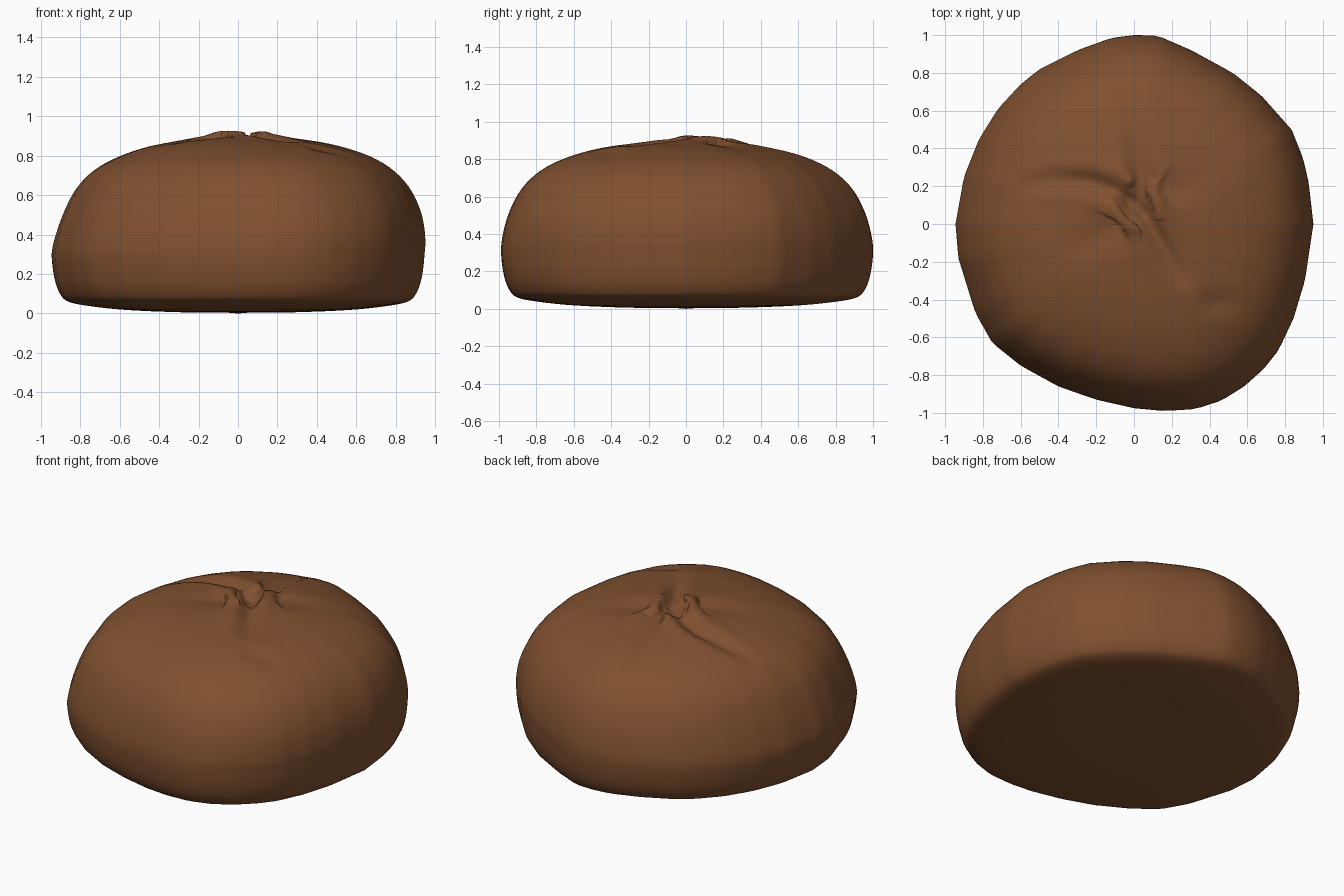
import bpy, bmesh, math
from mathutils import Vector

if "Cube" in bpy.data.objects:
    bpy.data.objects.remove(bpy.data.objects["Cube"])

# Plan outline of the bun (x, y), anticlockwise from +x
OUTLINE = [(.945, 0), (.92, .22), (.89, .35), (.83, .5), (.67, .68), (.52, .8), (.3, .92),
           (.12, .998), (0, 1), (-.12, .985), (-.3, .92), (-.5, .82), (-.6, .74), (-.72, .61),
           (-.82, .45), (-.9, .25), (-.945, 0), (-.93, -.18), (-.84, -.47), (-.75, -.63),
           (-.6, -.75), (-.4, -.86), (-.2, -.93), (0, -.975), (.16, -.99), (.32, -.98),
           (.46, -.935), (.58, -.86), (.68, -.77), (.76, -.67), (.84, -.5), (.9, -.3)]
# Side profile: fraction of the outline, height
PROFILE = [(0, .004), (.3, .006), (.6, .018), (.8, .038), (.91, .06), (.955, .1), (.985, .18),
           (1, .3), (.99, .4), (.955, .52), (.89, .64), (.79, .735), (.65, .805), (.45, .86),
           (.2, .89), (0, .895)]
# Pinched creases on top: path, depth, half width
CREASES = [
    ([(.02, .08), (-.1, .18), (-.25, .225), (-.42, .235), (-.6, .21)], .045, .045),
    ([(.0, .12), (.06, .03), (.15, -.12), (.24, -.28)], .05, .045),
    ([(.02, .1), (.03, .25), (0, .45), (-.07, .7)], .035, .05),
    ([(.02, .06), (-.14, -.04), (-.32, -.13)], .02, .08),
    ([(.04, .14), (.2, .19), (.42, .27)], .018, .08),
    ([(.4, -.42), (.5, -.41), (.58, -.44)], .012, .05),
]
SEG = 128


def spline(pts, i, t):
    p = [Vector(pts[min(max(i + k, 0), len(pts) - 1)]) for k in (-1, 0, 1, 2)]
    return 0.5 * (2 * p[1] + (p[2] - p[0]) * t + (2 * p[0] - 5 * p[1] + 4 * p[2] - p[3]) * t * t
                  + (3 * p[1] - p[0] - 3 * p[2] + p[3]) * t ** 3)


def outline_radius(a):
    d = Vector((math.cos(a), math.sin(a)))
    for i, p in enumerate(OUTLINE):
        q = OUTLINE[(i + 1) % len(OUTLINE)]
        p, q = Vector(p), Vector(q)
        if p.cross(d) >= -1e-9 and d.cross(q) > 0:
            return p.cross(q) / d.cross(q - p)
    return .95


def crease_depth(p):
    total = 0
    for path, depth, width in CREASES:
        best, along = 9, 0
        n = len(path) - 1
        for i in range(n):
            a, b = Vector(path[i]), Vector(path[i + 1])
            t = min(max((p - a).dot(b - a) / (b - a).length_squared, 0), 1)
            dist = (p - a - t * (b - a)).length
            if dist < best:
                best, along = dist, (i + t) / n
        u = best / width
        # groove with softly raised lips, fading at the outer end
        total = max(total, depth * (1 - .75 * along ** 2) * math.exp(-u * u), key=abs)
        if 1.2 < u < 4:
            total -= .012 * depth / .05 * math.exp(-(u - 2.2) ** 2) * (1 - along)
    return total


# Rings, denser on the top
rings = []
for i in range(len(PROFILE) - 1):
    n = 12 if i >= 12 else 4
    rings += [spline(PROFILE, i, k / n) for k in range(n)]
rings = rings[1:]
radii = [outline_radius(2 * math.pi * s / SEG) for s in range(SEG)]

# Bun body
bm = bmesh.new()


def place(f, z, s):
    a, r = 2 * math.pi * s / SEG, radii[s % SEG] * f
    x, y = r * math.cos(a), r * math.sin(a)
    if z > .6:
        z += .015 * x * min((z - .6) / .2, 1)
        z -= crease_depth(Vector((x, y)))
    x += .025 * math.sin(math.pi * min(max((z - .3) / .6, 0), 1))
    return bm.verts.new((x, y, max(z, 0)))


loops = [[place(f, z, s) for s in range(SEG)] for f, z in rings]
bottom, top = place(0, 0, 0), place(0, .895, 0)
for s in range(SEG):
    t = (s + 1) % SEG
    bm.faces.new((bottom, loops[0][t], loops[0][s]))
    bm.faces.new((top, loops[-1][s], loops[-1][t]))
    for lo, hi in zip(loops, loops[1:]):
        bm.faces.new((lo[s], lo[t], hi[t], hi[s]))
bmesh.ops.recalc_face_normals(bm, faces=bm.faces)
for f in bm.faces:
    f.smooth = True
mesh = bpy.data.meshes.new("bun")
bm.to_mesh(mesh)
bm.free()

bun = bpy.data.objects.new("bun", mesh)
bpy.context.collection.objects.link(bun)
crust = bpy.data.materials.new("brown crust")
crust.diffuse_color = (.215, .08, .029, 1)
crust.use_nodes = True
crust.node_tree.nodes["Principled BSDF"].inputs["Base Color"].default_value = crust.diffuse_color
mesh.materials.append(crust)
